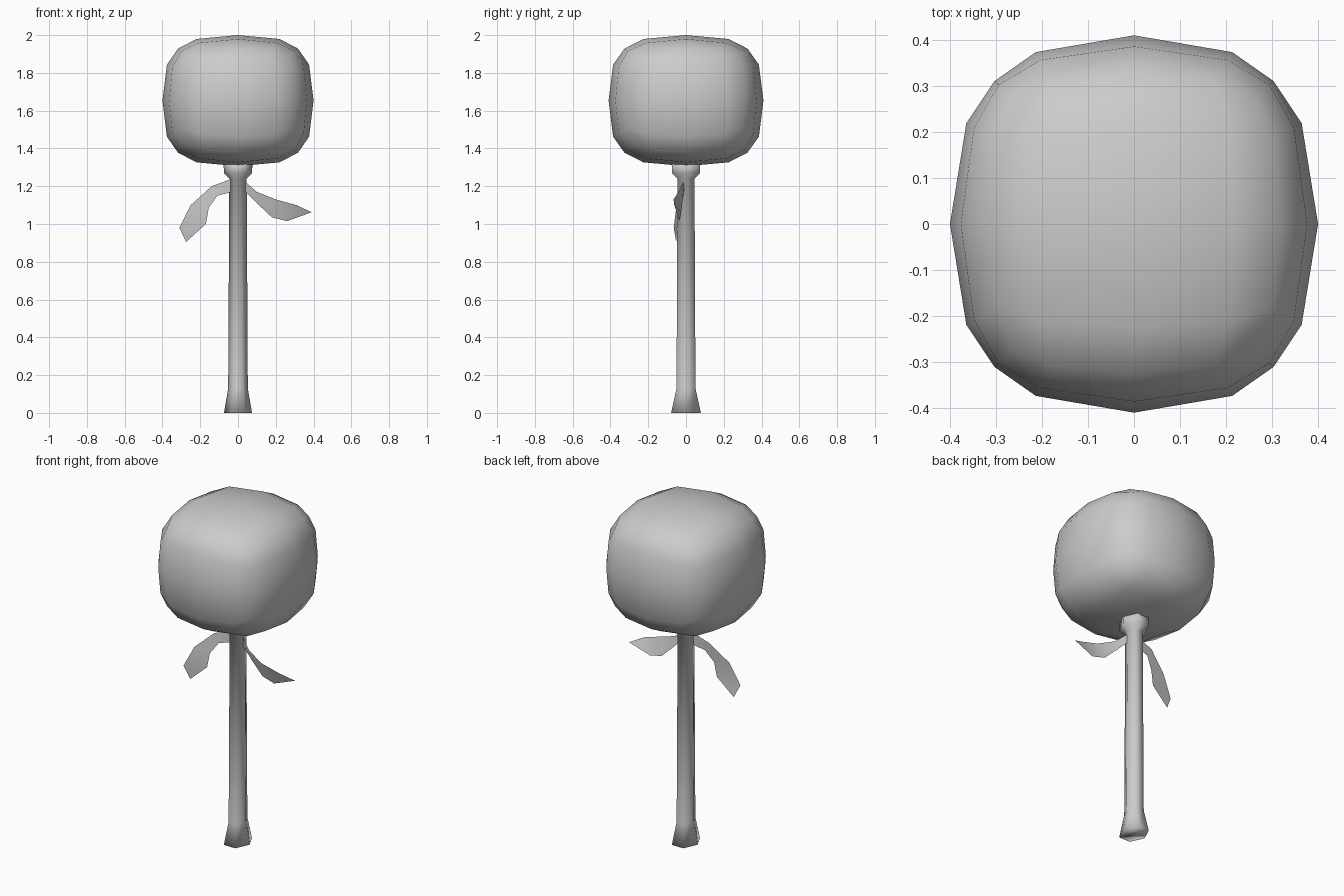
import bpy, bmesh, math

cube = bpy.data.objects.get("Cube")
if cube:
    bpy.data.objects.remove(cube, do_unlink=True)

grey = bpy.data.materials.new("plain_grey")
grey.use_nodes = True
GREY = (0.6, 0.6, 0.6, 1)
grey.diffuse_color = GREY
grey.node_tree.nodes["Principled BSDF"].inputs["Base Color"].default_value = GREY


def finish(name, bm, orient=True):
    """Turn a bmesh into a smooth grey object."""
    if orient:
        bmesh.ops.recalc_face_normals(bm, faces=bm.faces)
    for f in bm.faces:
        f.smooth = True
    mesh = bpy.data.meshes.new(name)
    bm.to_mesh(mesh)
    bm.free()
    mesh.materials.append(grey)
    obj = bpy.data.objects.new(name, mesh)
    bpy.context.collection.objects.link(obj)
    return obj


# Head: gridded cube rounded into a soft block
bm = bmesh.new()
bmesh.ops.create_cube(bm, size=2)
bmesh.ops.subdivide_edges(bm, edges=bm.edges, cuts=3, use_grid_fill=True)
for v in bm.verts:
    x, y, z = (c * 1.17 if abs(c) < 0.9 else c for c in v.co)
    ring = (abs(x) ** 2.5 + abs(y) ** 2.5) ** (1 / 2.5)
    size = (ring ** 3 + abs(z) ** 3) ** (1 / 3)
    v.co = (0.4 * x / size, 0.41 * y / size, 1.653 + 0.347 * z / size)
finish("head", bm)

# Handle: six-sided shaft with flared foot and collar (height, x radius, y radius)
PROFILE = [(0, 0.074, 0.091), (0.13, 0.052, 0.058), (1.24, 0.046, 0.052),
           (1.27, 0.075, 0.086), (1.33, 0.076, 0.087)]
bm = bmesh.new()
rings = [[bm.verts.new((rx * math.cos(k * math.pi / 3), ry * math.sin(k * math.pi / 3), z))
          for k in range(6)] for z, rx, ry in PROFILE]
for low, high in zip(rings, rings[1:]):
    for k in range(6):
        n = (k + 1) % 6
        bm.faces.new((low[k], low[n], high[n], high[k]))
bm.faces.new(rings[0][::-1])
bm.faces.new(rings[-1])
finish("handle", bm)


# Ribbon tails: thin strips between an upper and a lower edge, ending in a point
def ribbon(name, upper, lower, tip):
    bm = bmesh.new()
    a, b = ([bm.verts.new(p) for p in edge] for edge in (upper, lower))
    for i in range(len(a) - 1):
        bm.faces.new((a[i], a[i + 1], b[i + 1], b[i]))
    bm.faces.new((a[-1], bm.verts.new(tip), b[-1]))
    finish(name, bm)


ribbon("right_ribbon",
       [(-0.03, -0.01, 1.24), (-0.14, -0.02, 1.2), (-0.25, -0.05, 1.1), (-0.31, -0.065, 0.98)],
       [(-0.03, -0.01, 1.17), (-0.11, -0.02, 1.15), (-0.155, -0.04, 1.085), (-0.17, -0.045, 1.0)],
       (-0.275, -0.052, 0.905))
ribbon("left_ribbon",
       [(0.03, -0.01, 1.23), (0.1, -0.04, 1.17), (0.2, -0.066, 1.13), (0.31, -0.062, 1.1)],
       [(0.03, -0.01, 1.18), (0.1, -0.02, 1.11), (0.18, -0.03, 1.035), (0.26, -0.035, 1.015)],
       (0.39, -0.025, 1.062))
